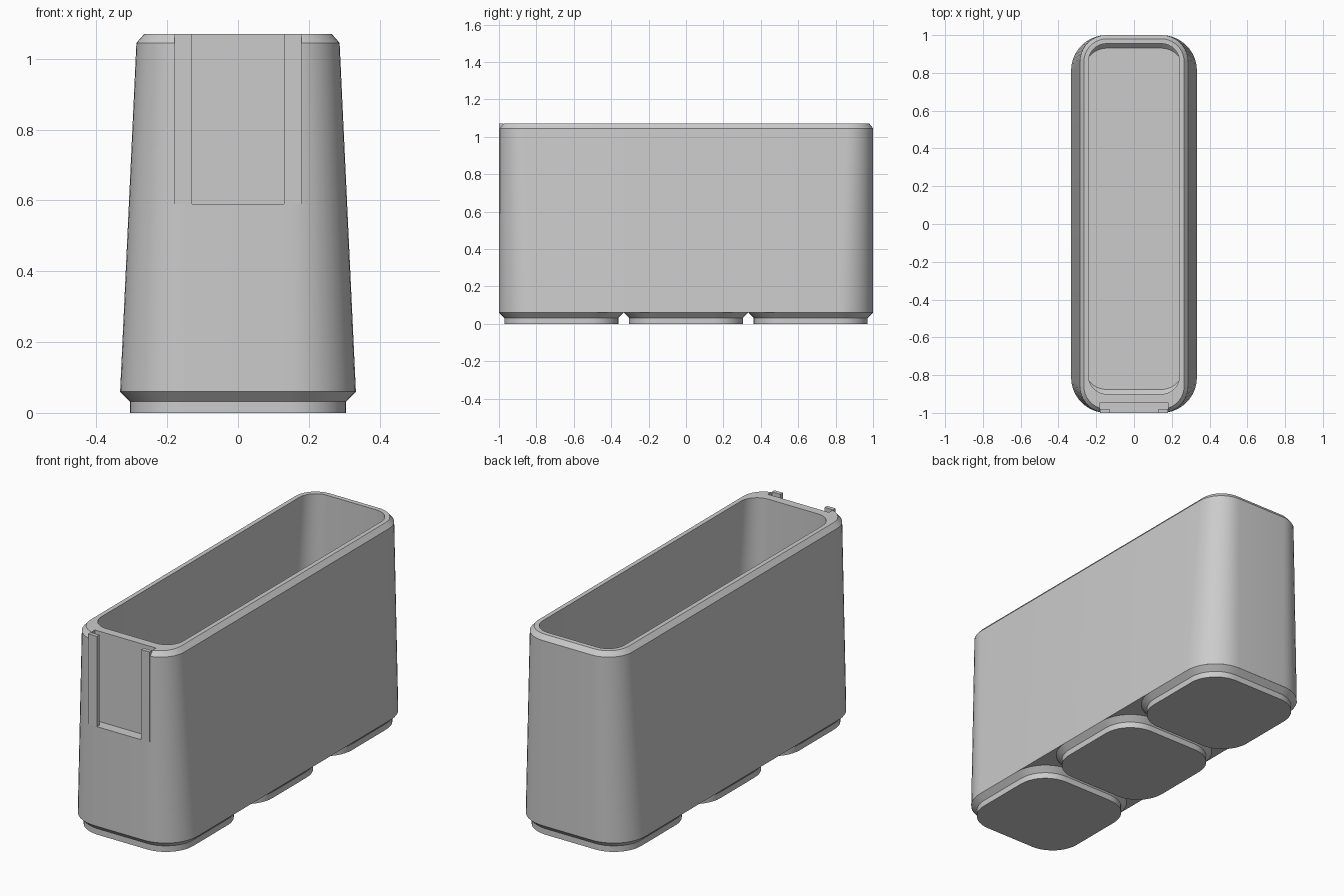
import bpy, bmesh, math

cube = bpy.data.objects.get("Cube")
if cube:
    bpy.data.objects.remove(cube, do_unlink=True)

grey = bpy.data.materials.new("plain grey")
grey.use_nodes = True
colour = (0.6, 0.6, 0.6, 1)
grey.diffuse_color = colour
grey.node_tree.nodes["Principled BSDF"].inputs["Base Color"].default_value = colour

FLAT = 0.145      # half width of the flat part of the end walls
SEGMENTS = 10     # per rounded corner


def add_object(name, bm):
    bmesh.ops.recalc_face_normals(bm, faces=bm.faces[:])
    mesh = bpy.data.meshes.new(name)
    bm.to_mesh(mesh)
    bm.free()
    mesh.materials.append(grey)
    obj = bpy.data.objects.new(name, mesh)
    bpy.context.collection.objects.link(obj)
    return obj


def rounded_loop(bm, half_x, front, back, z):
    """Rounded rectangle whose corner radius follows its half width."""
    r = half_x - FLAT
    centres = [(FLAT, back - r), (-FLAT, back - r),
               (-FLAT, front + r), (FLAT, front + r)]
    loop = []
    for i, (cx, cy) in enumerate(centres):
        for k in range(SEGMENTS + 1):
            a = (i + k / SEGMENTS) * math.pi / 2
            loop.append(bm.verts.new((cx + r * math.cos(a), cy + r * math.sin(a), z)))
    return loop


def loft(name, rings):
    bm = bmesh.new()
    loops = [rounded_loop(bm, *ring) for ring in rings]
    for low, high in zip(loops, loops[1:]):
        for i in range(len(low)):
            j = (i + 1) % len(low)
            bm.faces.new((low[i], low[j], high[j], high[i]))
    bm.faces.new(loops[0])
    bm.faces.new(loops[-1])
    return add_object(name, bm)


def box(name, x, y, z):
    bm = bmesh.new()
    bmesh.ops.create_cube(bm, size=1)
    for v in bm.verts:
        v.co = [a[0] if c < 0 else a[1] for c, a in zip(v.co, (x, y, z))]
    return add_object(name, bm)


def smooth(obj):
    bpy.ops.object.select_all(action='DESELECT')
    obj.select_set(True)
    bpy.context.view_layer.objects.active = obj
    bpy.ops.object.shade_smooth_by_angle(angle=math.radians(20))


# Tapered bin: outer wall, chamfered rim, then the cavity down to its floor
body = loft("bin_body", [
    (0.333, -1.0, 1.0, 0.06),
    (0.287, -1.0, 1.0, 1.045),
    (0.265, -0.98, 0.98, 1.07),
    (0.241, -0.90, 0.955, 1.07),
    (0.285, -0.90, 0.955, 0.135),
    (0.261, -0.876, 0.931, 0.11),
])

# Recess for a slide-in label in the front wall
cutter = box("label_slot_cutter", (-0.18, 0.18), (-1.1, -0.945), (0.59, 1.2))
cut = body.modifiers.new("label slot", 'BOOLEAN')
cut.operation = 'DIFFERENCE'
cut.solver = 'EXACT'
cut.object = cutter
bpy.context.view_layer.objects.active = body
bpy.ops.object.modifier_apply(modifier=cut.name)
bpy.data.objects.remove(cutter, do_unlink=True)
smooth(body)

# Lips that hold the label at both sides
for side, sign in (("left", 1), ("right", -1)):
    xs = sorted((0.13 * sign, 0.18 * sign))
    box(side + "_label_lip", xs, (-1.0, -0.979), (0.59, 1.07))

# Three stepped feet
for place, y in (("front", -2 / 3), ("middle", 0), ("back", 2 / 3)):
    foot = loft(place + "_foot", [
        (h, y - h, y + h, z)
        for h, z in ((0.305, 0), (0.305, 0.032), (0.333, 0.06))])
    smooth(foot)
